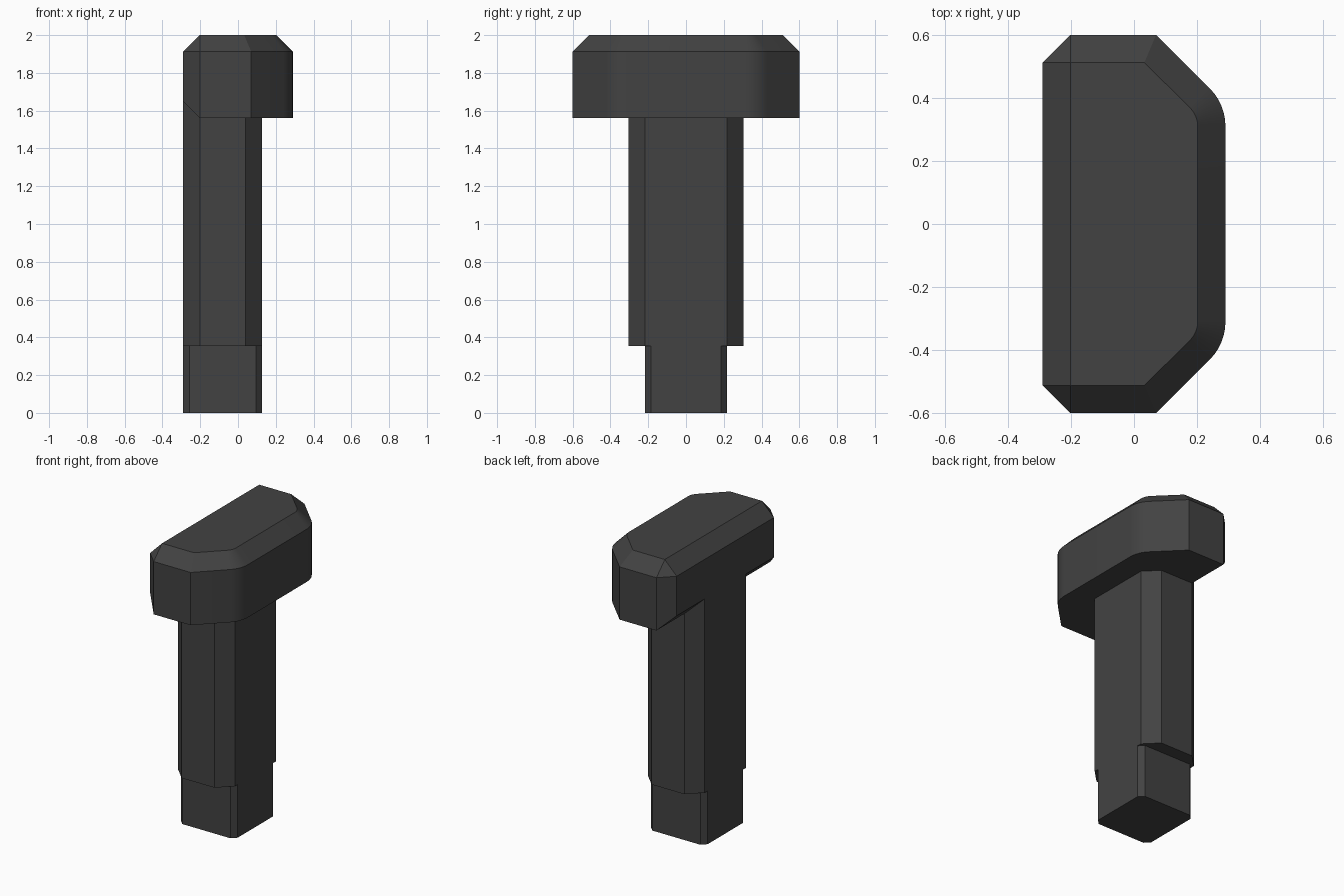
import bpy
import bmesh
import math

if "Cube" in bpy.data.objects:
    bpy.data.objects.remove(bpy.data.objects["Cube"])

dark = bpy.data.materials.new("dark_grey")
dark.diffuse_color = (0.055, 0.055, 0.055, 1)
dark.use_nodes = True
dark.node_tree.nodes["Principled BSDF"].inputs["Base Color"].default_value = dark.diffuse_color


def hull_part(name, points):
    """Convex part wrapped around its corner points."""
    bm = bmesh.new()
    for p in points:
        bm.verts.new(p)
    res = bmesh.ops.convex_hull(bm, input=bm.verts[:])
    loose = [v for v in bm.verts if not v.link_faces]
    bmesh.ops.delete(bm, geom=loose, context='VERTS')
    bmesh.ops.dissolve_limit(bm, angle_limit=math.radians(1),
                             verts=bm.verts[:], edges=bm.edges[:])
    bmesh.ops.recalc_face_normals(bm, faces=bm.faces[:])
    mesh = bpy.data.meshes.new(name)
    bm.to_mesh(mesh)
    bm.free()
    mesh.materials.append(dark)
    obj = bpy.data.objects.new(name, mesh)
    bpy.context.collection.objects.link(obj)
    bpy.context.view_layer.objects.active = obj
    obj.select_set(True)
    bpy.ops.object.shade_smooth_by_angle(angle=math.radians(30))
    obj.select_set(False)
    return obj


def chamfered_block(name, x0, x1, half_y, c, z0, z1):
    """Upright block with chamfered vertical edges."""
    outline = [(x, s * y) for s in (-1, 1) for x, y in (
        (x0, half_y - c), (x0 + c, half_y), (x1 - c, half_y), (x1, half_y - c))]
    return hull_part(name, [(x, y, z) for x, y in outline for z in (z0, z1)])


def arc(radius):
    """Rounded corner on the right side of the head, sweeping 45 degrees."""
    return [(0.12 + radius * math.cos(math.radians(a)),
             0.31 + radius * math.sin(math.radians(a)))
            for a in (0, 7.5, 15, 22.5, 30, 37.5, 45)]


# Foot and shaft, flush on the left side
chamfered_block("foot", -0.29, 0.128, 0.218, 0.032, 0.0, 0.355)
chamfered_block("shaft", -0.29, 0.128, 0.305, 0.088, 0.355, 1.648)

# Head: half outline at the bottom, under the top bevel and on the top
outer = arc(0.17) + [(0.07, 0.6), (-0.202, 0.6)]
inner = arc(0.082) + [(0.033, 0.512), (-0.202, 0.512)]
half = [(x, y, 1.56) for x, y in outer]
half += [(x, y, 1.912) for x, y in outer]
half += [(x, y, 2.0) for x, y in inner]
half += [(-0.29, 0.512, 1.648), (-0.29, 0.512, 1.912)]
hull_part("head", [(x, s * y, z) for x, y, z in half for s in (1, -1)])
